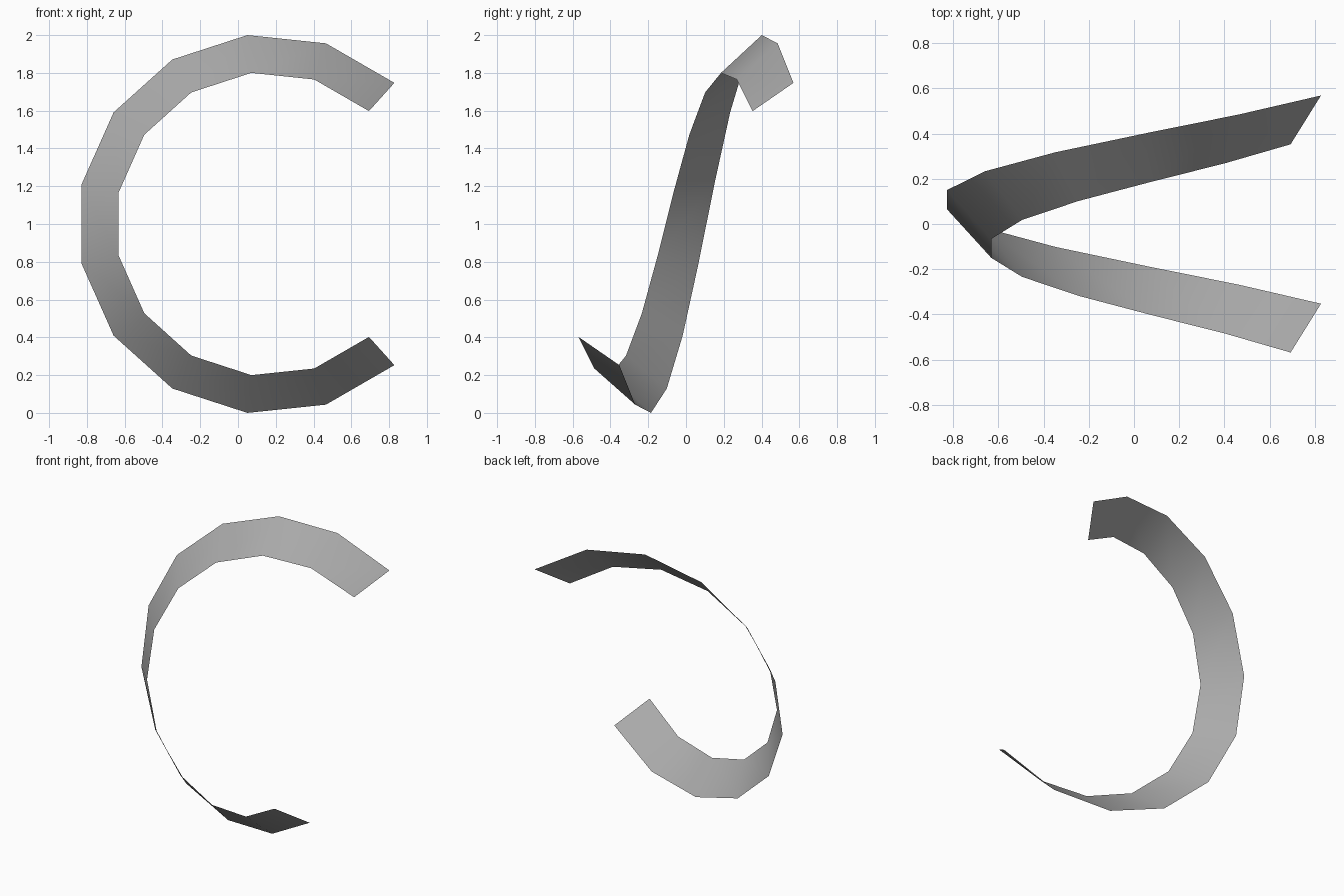
import bpy
import bmesh
from math import radians, cos, sin

cube = bpy.data.objects.get("Cube")
if cube:
    bpy.data.objects.remove(cube, do_unlink=True)

# Plain grey surface
grey = bpy.data.materials.new("grey")
grey.use_nodes = True
colour = (0.4, 0.4, 0.4, 1.0)
grey.diffuse_color = colour
grey.node_tree.nodes["Principled BSDF"].inputs["Base Color"].default_value = colour

# Open helical ribbon: a slanted strip swept around an axis along y
SEGMENTS = 11
STEP = radians(24)
CENTRE_X, CENTRE_Z = 0.155, 1.0
OUTER_R, INNER_R = 1.0055, 0.8045
PITCH = 0.0838

bm = bmesh.new()


def edge_point(radius, y_shift, i):
    k = i - SEGMENTS / 2
    return bm.verts.new((CENTRE_X - radius * cos(k * STEP),
                         y_shift - k * PITCH,
                         CENTRE_Z - radius * sin(k * STEP)))


rows = [(edge_point(OUTER_R, 0.108, i), edge_point(INNER_R, -0.108, i))
        for i in range(SEGMENTS + 1)]
for (outer_a, inner_a), (outer_b, inner_b) in zip(rows, rows[1:]):
    face = bm.faces.new((outer_a, outer_b, inner_b, inner_a))
    face.smooth = True

# Face the ribbon outward and to the front
bm.normal_update()
for face in bm.faces:
    if face.normal.y > 0:
        face.normal_flip()

mesh = bpy.data.meshes.new("helical_ribbon")
bm.to_mesh(mesh)
bm.free()
mesh.materials.append(grey)
ribbon = bpy.data.objects.new("helical_ribbon", mesh)
bpy.context.collection.objects.link(ribbon)
